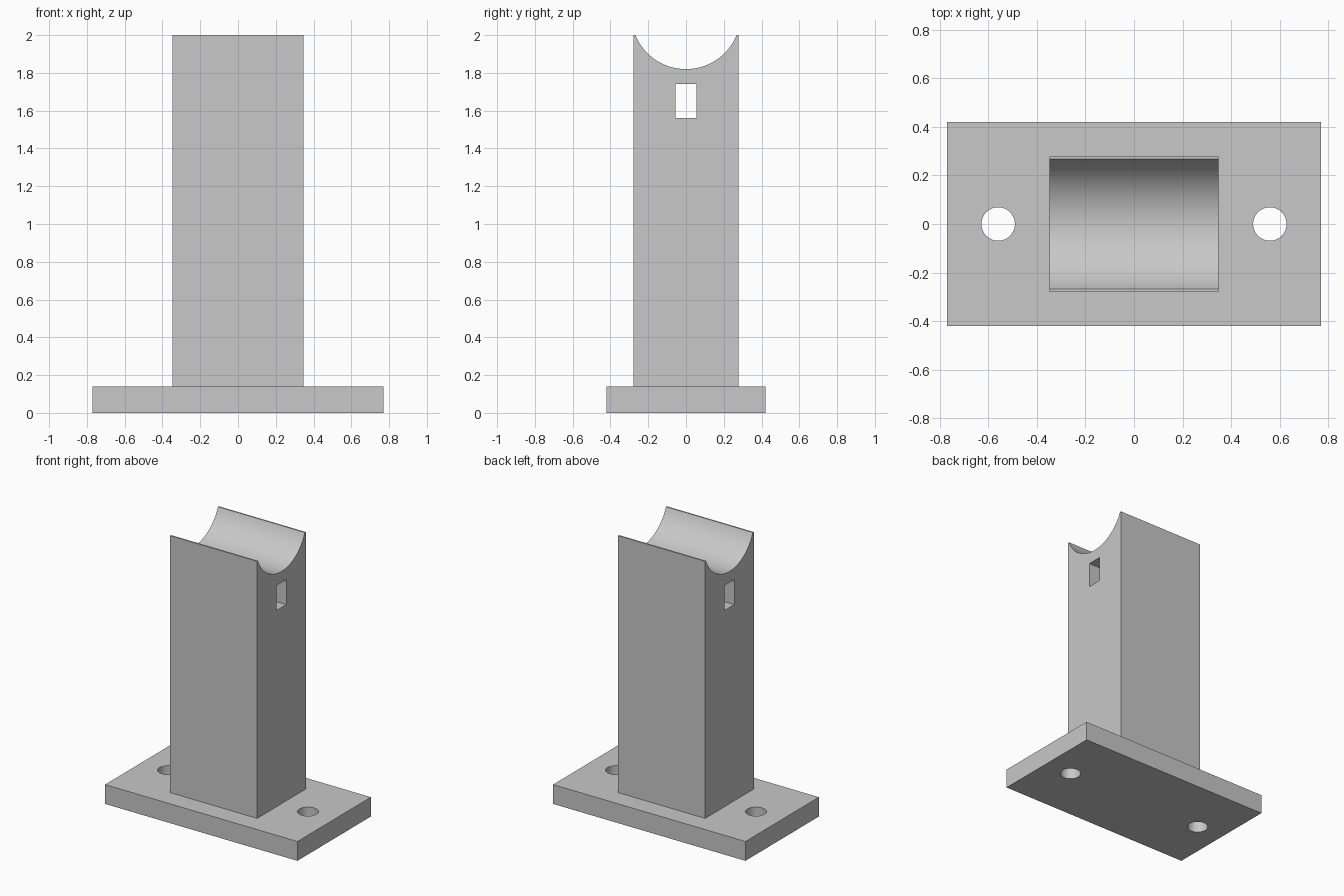
import bpy, bmesh, math

default_cube = bpy.data.objects.get("Cube")
if default_cube:
    bpy.data.objects.remove(default_cube, do_unlink=True)

grey = bpy.data.materials.new("light grey")
grey.use_nodes = True
colour = (0.58, 0.58, 0.58, 1)
grey.diffuse_color = colour
grey.node_tree.nodes["Principled BSDF"].inputs["Base Color"].default_value = colour


def extrude_profile(name, points, offset):
    """Make a closed solid from a flat outline pushed along offset."""
    bm = bmesh.new()
    face = bm.faces.new([bm.verts.new(p) for p in points])
    result = bmesh.ops.extrude_face_region(bm, geom=[face], use_keep_orig=True)
    moved = [v for v in result["geom"] if isinstance(v, bmesh.types.BMVert)]
    bmesh.ops.translate(bm, verts=moved, vec=offset)
    bmesh.ops.recalc_face_normals(bm, faces=bm.faces)
    mesh = bpy.data.meshes.new(name)
    bm.to_mesh(mesh)
    bm.free()
    mesh.materials.append(grey)
    obj = bpy.data.objects.new(name, mesh)
    bpy.context.collection.objects.link(obj)
    return obj


def rectangle_x(x, half_y, z0, z1):
    return [(x, -half_y, z0), (x, half_y, z0), (x, half_y, z1), (x, -half_y, z1)]


def cut(target, cutter):
    """Subtract the cutter, apply the result and remove the cutter."""
    cutter.hide_render = True
    mod = target.modifiers.new("cut", 'BOOLEAN')
    mod.operation = 'DIFFERENCE'
    mod.solver = 'EXACT'
    mod.object = cutter
    bpy.ops.object.select_all(action='DESELECT')
    bpy.context.view_layer.objects.active = target
    target.select_set(True)
    bpy.ops.object.modifier_apply(modifier=mod.name)
    bpy.data.objects.remove(cutter, do_unlink=True)


# Base plate with two round bolt holes
PLATE_X, PLATE_Y, PLATE_Z = 0.77, 0.42, 0.14
base_plate = extrude_profile(
    "base_plate", rectangle_x(-PLATE_X, PLATE_Y, 0, PLATE_Z), (2 * PLATE_X, 0, 0))
HOLE_R, SIDES = 0.069, 48
for side in (-1, 1):
    angles = [math.tau * i / SIDES for i in range(SIDES)]
    ring = [(side * 0.56 + HOLE_R * math.cos(a), HOLE_R * math.sin(a), -0.1)
            for a in angles]
    cut(base_plate, extrude_profile("hole_cutter", ring, (0, 0, 0.4)))

# Column whose top is a round saddle with narrow flat rims
HALF_X, HALF_Y, TOP = 0.348, 0.278, 2.0
RIM_Y, DIP = 0.268, 0.18
radius = (RIM_Y ** 2 + DIP ** 2) / (2 * DIP)
sweep = math.asin(RIM_Y / radius)
centre_z = TOP - DIP + radius
STEPS = 40
arc = []
for i in range(STEPS + 1):
    a = sweep * (1 - 2 * i / STEPS)
    arc.append((-HALF_X, radius * math.sin(a), centre_z - radius * math.cos(a)))
outline = [(-HALF_X, -HALF_Y, 0.1), (-HALF_X, HALF_Y, 0.1),
           (-HALF_X, HALF_Y, TOP), *arc, (-HALF_X, -HALF_Y, TOP)]
column = extrude_profile("saddle_column", outline, (2 * HALF_X, 0, 0))

# Strap slot running right through below the saddle
cut(column, extrude_profile("slot_cutter", rectangle_x(-0.5, 0.055, 1.56, 1.74), (1, 0, 0)))

# Smooth the curved walls, keep the edges sharp
for obj in (base_plate, column):
    bpy.ops.object.select_all(action='DESELECT')
    bpy.context.view_layer.objects.active = obj
    obj.select_set(True)
    bpy.ops.object.shade_smooth_by_angle(angle=math.radians(30))
